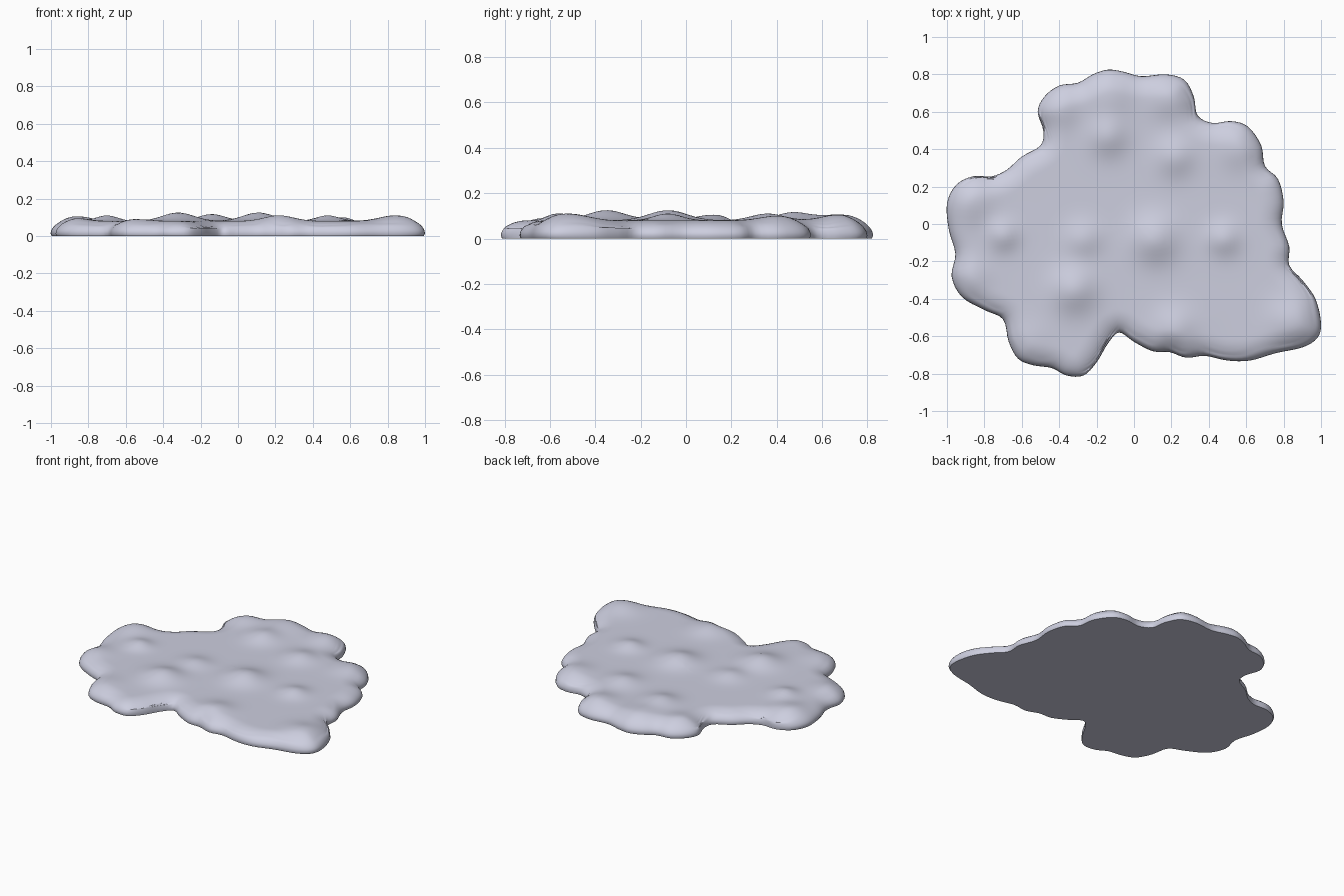
import bpy, bmesh, math
from mathutils import Vector

if "Cube" in bpy.data.objects:
    bpy.data.objects.remove(bpy.data.objects["Cube"])

# Outline of the puddle, counter-clockwise
OUTLINE = [
    (1.0, -.53), (.97, -.40), (.90, -.30), (.83, -.22), (.83, -.12), (.79, 0), (.80, .12), (.77, .24),
    (.70, .31), (.68, .42), (.61, .52), (.52, .55), (.42, .54), (.34, .58), (.32, .68), (.27, .77),
    (.17, .80), (.04, .79), (-.06, .815), (-.14, .825), (-.22, .80), (-.30, .755), (-.40, .74),
    (-.48, .68), (-.515, .60), (-.485, .50), (-.50, .42), (-.60, .36), (-.68, .29), (-.76, .255),
    (-.86, .255), (-.95, .21), (-1, .11), (-.99, -.03), (-.955, -.16), (-.975, -.28), (-.92, -.39),
    (-.80, -.46), (-.70, -.51), (-.67, -.63), (-.62, -.72), (-.54, -.755), (-.44, -.77), (-.36, -.81),
    (-.27, -.81), (-.20, -.74), (-.14, -.64), (-.08, -.58), (0, -.63), (.10, -.68), (.19, -.685),
    (.28, -.715), (.38, -.705), (.5, -.73), (.62, -.73), (.76, -.69), (.9, -.66), (.98, -.61)]

# Soft swellings on top: x, y, radius, extra height
BUMPS = [
    (-.32, -.35, .15, .045), (-.14, .47, .13, .035), (.11, -.08, .15, .045), (-.70, -.06, .10, .03),
    (.48, -.08, .11, .03), (-.27, -.08, .12, .025), (.22, .36, .13, .03), (.84, -.52, .15, .03),
    (-.86, .12, .14, .025), (-.14, .68, .16, .025), (.18, .67, .13, .025), (-.38, .62, .12, .02),
    (.55, .40, .13, .02), (.22, -.56, .14, .03), (-.86, -.28, .11, .015), (-.55, -.62, .13, .01)]

BASE, EDGE, FOOT = .08, .12, .012
SUB, RINGS = 4, 44


def smooth_loop(pts):
    """Closed Catmull-Rom loop through the points."""
    p, n, out = [Vector(q) for q in pts], len(pts), []
    for i in range(n):
        a, b, c, d = p[i - 1], p[i], p[(i + 1) % n], p[(i + 2) % n]
        for k in range(SUB):
            t = k / SUB
            out.append(.5 * (2 * b + (c - a) * t + (2 * a - 5 * b + 4 * c - d) * t * t
                             + (3 * b - a - 3 * c + d) * t ** 3))
    return out


loop = smooth_loop(OUTLINE)


def height(q):
    """Rounded rim rising to a gently swollen top."""
    d = min((q - e).length for e in loop)
    t = min(d / EDGE, 1)
    rim = math.sqrt(1 - (1 - t) ** 2)
    swell = sum(h * math.exp(-1.6 * ((q.x - x) ** 2 + (q.y - y) ** 2) / r ** 2) for x, y, r, h in BUMPS)
    return FOOT + rim * (BASE - FOOT + swell)


# Domed surface from concentric rings, denser at the rim
bm = bmesh.new()
centre = Vector((0, 0))
foot = [bm.verts.new((q.x * .993, q.y * .993, 0)) for q in loop]
rings = [foot]
for i in range(RINGS):
    s = 1 - (i / RINGS) ** 1.5
    rings.append([bm.verts.new((q.x * s, q.y * s, FOOT if i == 0 else height(q * s))) for q in loop])
n = len(loop)
for lo, hi in zip(rings, rings[1:]):
    for i in range(n):
        j = (i + 1) % n
        bm.faces.new((lo[i], lo[j], hi[j], hi[i]))
peak = bm.verts.new((0, 0, height(centre)))
for i in range(n):
    bm.faces.new((rings[-1][i], rings[-1][(i + 1) % n], peak))

# Flat underside
under = bm.verts.new((0, 0, 0))
for i in range(n):
    bm.faces.new((foot[(i + 1) % n], foot[i], under))
bmesh.ops.recalc_face_normals(bm, faces=bm.faces)

mesh = bpy.data.meshes.new("puddle")
bm.to_mesh(mesh)
bm.free()
puddle = bpy.data.objects.new("puddle", mesh)
bpy.context.collection.objects.link(puddle)
mat = bpy.data.materials.new("pale lavender grey")
mat.diffuse_color = (.61, .62, .74, 1)
mat.use_nodes = True
mat.node_tree.nodes["Principled BSDF"].inputs["Base Color"].default_value = mat.diffuse_color
mesh.materials.append(mat)

bpy.context.view_layer.objects.active = puddle
puddle.select_set(True)
bpy.ops.object.shade_smooth_by_angle(angle=math.radians(50))
